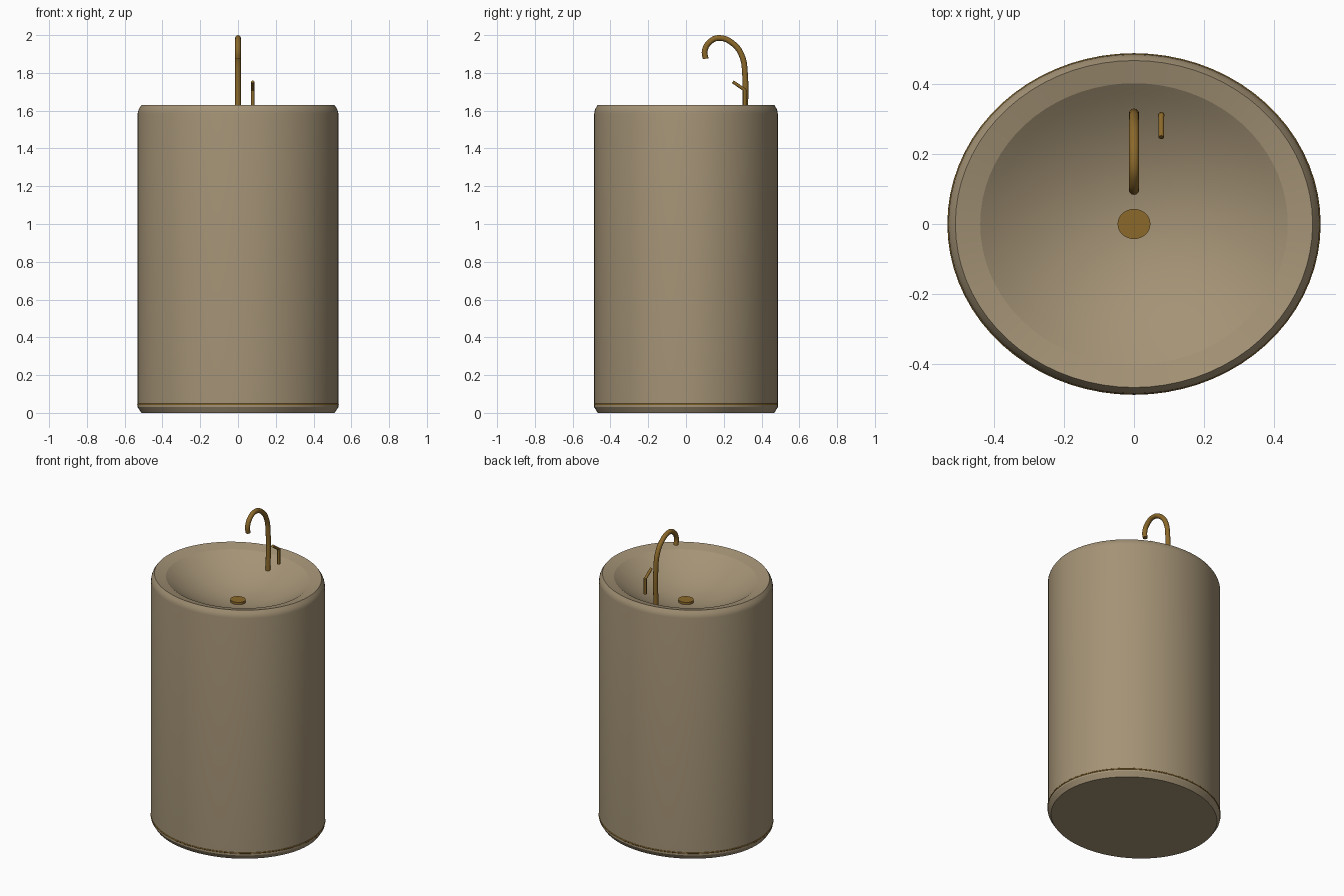
import bpy, bmesh, math

cube = bpy.data.objects.get("Cube")
if cube:
    bpy.data.objects.remove(cube, do_unlink=True)

OVAL = 0.915  # depth / width of the oval plan


def make_material(name, rgb, metallic=0.0):
    m = bpy.data.materials.new(name)
    m.use_nodes = True
    m.diffuse_color = (*rgb, 1)
    m.node_tree.nodes["Principled BSDF"].inputs["Base Color"].default_value = (*rgb, 1)
    return m


stone = make_material("warm_beige_stone", (0.37, 0.29, 0.18))
brass = make_material("aged_brass", (0.26, 0.14, 0.023))


def select_only(ob):
    bpy.ops.object.select_all(action="DESELECT")
    ob.select_set(True)
    bpy.context.view_layer.objects.active = ob


def lathe(name, profile, material, closed=False, segments=72, angle=17):
    """Revolve an (radius, z) profile around z into an oval solid."""
    bm = bmesh.new()
    verts = [bm.verts.new((r, 0, z)) for r, z in profile]
    pairs = list(zip(verts, verts[1:]))
    if closed:
        pairs.append((verts[-1], verts[0]))
    edges = [bm.edges.new(p) for p in pairs]
    bmesh.ops.spin(bm, geom=verts + edges, cent=(0, 0, 0), axis=(0, 0, 1),
                   angle=math.tau, steps=segments)
    bmesh.ops.remove_doubles(bm, verts=bm.verts, dist=1e-5)
    bmesh.ops.scale(bm, vec=(1, OVAL, 1), verts=bm.verts)
    bmesh.ops.recalc_face_normals(bm, faces=bm.faces)
    me = bpy.data.meshes.new(name)
    bm.to_mesh(me)
    bm.free()
    me.materials.append(material)
    ob = bpy.data.objects.new(name, me)
    bpy.context.collection.objects.link(ob)
    select_only(ob)
    bpy.ops.object.shade_smooth_by_angle(angle=math.radians(angle))
    return ob


def tube(name, points, radius, material, smooth_path):
    """Round capped tube along a path, turned into a mesh."""
    cu = bpy.data.curves.new(name, "CURVE")
    cu.dimensions = "3D"
    cu.bevel_depth = radius
    cu.bevel_resolution = 4
    cu.use_fill_caps = True
    cu.resolution_u = 6
    if smooth_path:
        sp = cu.splines.new("BEZIER")
        sp.bezier_points.add(len(points) - 1)
        for bp, co in zip(sp.bezier_points, points):
            bp.co = co
            bp.handle_left_type = bp.handle_right_type = "AUTO"
    else:
        sp = cu.splines.new("POLY")
        sp.points.add(len(points) - 1)
        for p, co in zip(sp.points, points):
            p.co = (*co, 1)
    cu.materials.append(material)
    ob = bpy.data.objects.new(name, cu)
    bpy.context.collection.objects.link(ob)
    select_only(ob)
    bpy.ops.object.convert(target="MESH")
    ob = bpy.context.object
    bpy.ops.object.shade_smooth_by_angle(angle=math.radians(40))
    return ob


# Pedestal: bevelled foot, straight wall, rounded lip, sloping rim, bowl
BOWL_R, BOWL_TOP, BOWL_BOTTOM = 0.44, 1.612, 1.46
bowl = []
for i in range(13):
    t = 1 - i / 12
    bowl.append((BOWL_R * t, BOWL_BOTTOM + (BOWL_TOP - BOWL_BOTTOM) * t * t))
outer = [(0, 0), (0.511, 0), (0.531, 0.03), (0.531, 1.585),
         (0.529, 1.597), (0.524, 1.611), (0.511, 1.63)]
lathe("pedestal_basin", outer + bowl, stone)

# Thin brass band just above the foot
band = [(0.529 + 0.005 * math.cos(a), 0.045 + 0.005 * math.sin(a))
        for a in (math.tau * k / 8 for k in range(8))]
lathe("base_band", band, brass, closed=True, angle=50)

# Drain cover
lathe("drain_cover", [(0, 1.458), (0.047, 1.458), (0.047, 1.477), (0, 1.477)],
      brass, segments=32, angle=30)

# Gooseneck spout
spout = [(0.312, 1.55), (0.312, 1.80), (0.298, 1.885), (0.255, 1.95),
         (0.175, 1.985), (0.125, 1.963), (0.099, 1.915), (0.104, 1.875)]
tube("spout", [(0, y, z) for y, z in spout], 0.015, brass, True)

# Lever: upright stem and angled handle
LEVER_X = 0.078
tube("lever_stem", [(LEVER_X, 0.311, 1.61), (LEVER_X, 0.311, 1.712)], 0.0095, brass, False)
tube("lever_handle", [(LEVER_X, 0.313, 1.708), (LEVER_X, 0.248, 1.753)], 0.0085, brass, False)
